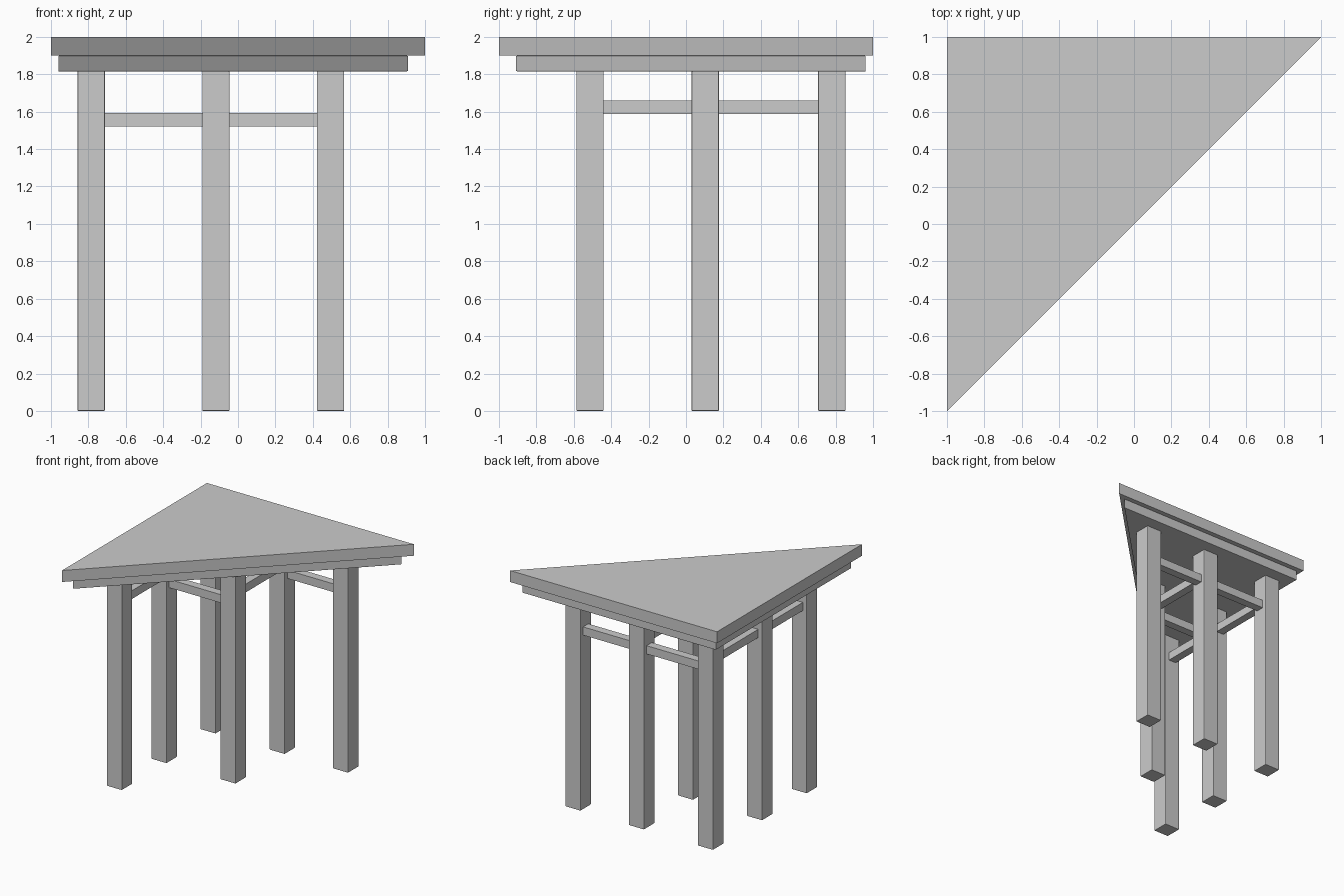
import bpy, bmesh
from mathutils import Vector

if "Cube" in bpy.data.objects:
    bpy.data.objects.remove(bpy.data.objects["Cube"])


def finish(bm, name, bevel):
    bmesh.ops.recalc_face_normals(bm, faces=bm.faces)
    mesh = bpy.data.meshes.new(name)
    bm.to_mesh(mesh)
    bm.free()
    obj = bpy.data.objects.new(name, mesh)
    bpy.context.collection.objects.link(obj)
    if bevel:
        mod = obj.modifiers.new("edge_softening", 'BEVEL')
        mod.width = bevel
        mod.segments = 2
    return obj


def prism(name, points, z0, z1, bevel=0.0):
    bm = bmesh.new()
    face = bm.faces.new([bm.verts.new((x, y, z0)) for x, y in points])
    ext = bmesh.ops.extrude_face_region(bm, geom=[face])
    verts = [g for g in ext["geom"] if isinstance(g, bmesh.types.BMVert)]
    bmesh.ops.translate(bm, verts=verts, vec=Vector((0, 0, z1 - z0)))
    return finish(bm, name, bevel)


def box(name, x0, x1, y0, y1, z0, z1, bevel=0.0):
    return prism(name, [(x0, y0), (x1, y0), (x1, y1), (x0, y1)], z0, z1, bevel)


# Triangular top and the smaller slab below it
prism("table_top", [(-1, -1), (1, 1), (-1, 1)], 1.9, 2.0)
prism("under_slab", [(-0.96, -0.91), (0.91, 0.96), (-0.96, 0.96)], 1.815, 1.9, 0.004)

# Six square legs on a triangular grid
xs = (-0.785, -0.118, 0.495)
ys = (0.78, 0.103, -0.513)
H = 0.073
for i in range(3):
    for j in range(3 - i):
        box(f"leg_{i}_{j}", xs[i] - H, xs[i] + H, ys[j] - H, ys[j] + H, 0, 1.82, 0.005)

# Rails joining neighbouring legs: the x rails sit lower than the y rails
R = 0.036
for a, b in ((0, 0), (1, 0), (0, 1)):
    box(f"cross_rail_{a}_{b}", xs[a] + H - 0.01, xs[a + 1] - H + 0.01,
        ys[b] - R, ys[b] + R, 1.52, 1.592)
for a, b in ((0, 0), (0, 1), (1, 0)):
    box(f"side_rail_{a}_{b}", xs[a] - R, xs[a] + R,
        ys[b + 1] + H - 0.01, ys[b] - H + 0.01, 1.587, 1.659)
